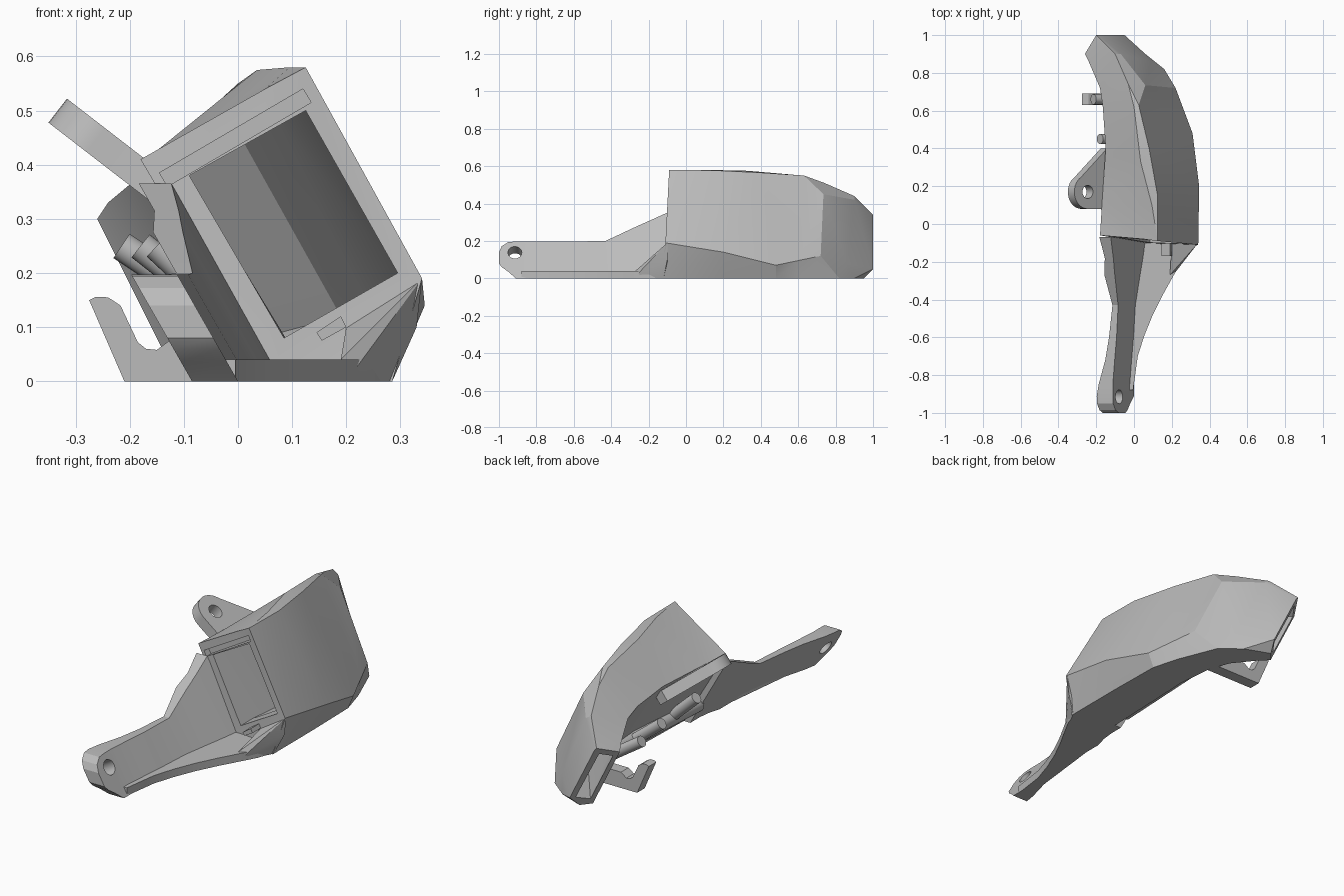
import bpy, bmesh, math
from mathutils import Vector, Matrix

if "Cube" in bpy.data.objects:
    bpy.data.objects.remove(bpy.data.objects["Cube"], do_unlink=True)

grey = bpy.data.materials.new("plain_grey")
grey.use_nodes = True
colour = (0.5, 0.5, 0.5, 1)
grey.diffuse_color = colour
grey.node_tree.nodes["Principled BSDF"].inputs["Base Color"].default_value = colour

SLOPE = 0.57   # sideways lean of every tilted wall


def finish(name, bm):
    """Turn a bmesh into a named object with clean normals."""
    bmesh.ops.recalc_face_normals(bm, faces=bm.faces)
    mesh = bpy.data.meshes.new(name)
    bm.to_mesh(mesh)
    bm.free()
    mesh.materials.append(grey)
    obj = bpy.data.objects.new(name, mesh)
    bpy.context.collection.objects.link(obj)
    return obj


def loft(name, sections):
    """Skin a closed solid through rings of points."""
    bm = bmesh.new()
    rings = [[bm.verts.new(p) for p in s] for s in sections]
    n = len(rings[0])
    for a, b in zip(rings, rings[1:]):
        for i in range(n):
            j = (i + 1) % n
            bm.faces.new((a[i], a[j], b[j], b[i]))
    bm.faces.new(rings[0])
    bm.faces.new(rings[-1])
    bmesh.ops.recalc_face_normals(bm, faces=bm.faces)
    bmesh.ops.triangulate(bm, faces=bm.faces)
    return finish(name, bm)


def prism(name, outline, offset):
    """Extrude a flat outline along an offset vector."""
    bm = bmesh.new()
    face = bm.faces.new([bm.verts.new(p) for p in outline])
    out = bmesh.ops.extrude_face_region(bm, geom=[face])
    moved = [g for g in out["geom"] if isinstance(g, bmesh.types.BMVert)]
    bmesh.ops.translate(bm, vec=offset, verts=moved)
    return finish(name, bm)


def hull(name, points):
    bm = bmesh.new()
    for p in points:
        bm.verts.new(p)
    bmesh.ops.convex_hull(bm, input=bm.verts)
    return finish(name, bm)


def rod(name, start, end, radius):
    start, end = Vector(start), Vector(end)
    axis = end - start
    place = Matrix.Translation((start + end) / 2) @ axis.to_track_quat('Z', 'Y').to_matrix().to_4x4()
    bm = bmesh.new()
    bmesh.ops.create_cone(bm, cap_ends=True, segments=32, radius1=radius,
                          radius2=radius, depth=axis.length, matrix=place)
    return finish(name, bm)


def cut(target, cutter):
    """Subtract the cutter and throw it away."""
    mod = target.modifiers.new("cut", 'BOOLEAN')
    mod.operation = 'DIFFERENCE'
    mod.solver = 'EXACT'
    mod.object = cutter
    bpy.context.view_layer.objects.active = target
    bpy.ops.object.modifier_apply(modifier=mod.name)
    bpy.data.objects.remove(cutter, do_unlink=True)


def at_y(y, pairs):
    return [(x, y, z) for x, z in pairs]


# Duct shell: ring runs inner top, crown, crown edge, outer edge, floor right, floor left
duct = loft("duct_shell", [
    [(-.18, -.06, .41), (.05, -.08, .54), (.125, -.09, .58), (.34, -.11, .19), (.285, -.13, 0), (.06, -.1, 0)],
    [(-.17, .1, .41), (.095, .1, .58), (.125, .15, .577), (.345, .2, .14), (.285, .2, 0), (.07, .2, 0)],
    [(-.15, .4, .41), (.035, .33, .575), (.08, .4, .565), (.31, .48, .07), (.28, .48, 0), (.08, .45, 0)],
    [(-.165, .62, .4), (0, .62, .55), (.025, .63, .55), (.265, .6, .095), (.24, .62, 0), (.06, .65, 0)],
    [(-.18, .72, .38), (-.03, .74, .51), (.06, .735, .45), (.22, .72, .12), (.16, .82, 0), (.02, .75, 0)],
    [(-.24, .86, .33), (-.1, .9, .44), (-.07, .9, .42), (.09, .86, .08), (.06, .9, 0), (-.06, .85, 0)],
    [(-.26, .9, .3), (-.2, 1, .34), (-.19, 1, .33), (-.05, 1, .05), (-.07, .95, 0), (-.11, .9, 0)],
])

# Hollow passage from the front mouth to the narrow rear outlet
mouth = [(-.09, .38), (.125, .5), (.295, .2), (.085, .08)]
outlet = [(-.235, .92, .28), (-.2, .98, .3), (-.07, .98, .05), (-.11, .92, .03)]
cut(duct, loft("passage", [
    at_y(-.2, mouth), at_y(0, mouth),
    at_y(.4, [(-.1, .39), (.06, .5), (.26, .1), (.1, .06)]),
    at_y(.68, [(-.13, .36), (0, .46), (.19, .12), (.07, .04)]),
    outlet, [(x - .1, y + .06, z) for x, y, z in outlet]]))

# Groove along the upper lip of the mouth
cut(duct, prism("lip_groove", at_y(-.2, [(-.145, .385), (.12, .54), (.135, .515), (-.13, .36)]),
                (0, .17, 0)))

# Leaning arm: y, left offset, right offset, bottom, top
arm_rows = [
    (-1, -.085, 0, .08, .14), (-.985, -.085, 0, .06, .172), (-.95, -.085, 0, .035, .194),
    (-.91, -.085, 0, 0, .197), (-.85, -.075, 0, 0, .197), (-.72, -.04, .01, 0, .197),
    (-.6, -.02, .02, 0, .197), (-.43, 0, .03, 0, .2), (-.27, 0, .055, 0, .275),
    (-.18, .025, .07, 0, .315), (-.07, .025, .085, 0, .365)]
arm = loft("arm", [
    [(l - SLOPE * t, y, t), (r - SLOPE * t, y, t), (r - SLOPE * b, y, b), (l - SLOPE * b, y, b)]
    for y, l, r, b, t in arm_rows])
cut(arm, rod("arm_hole", (-.283, -.915, .02), (.063, -.915, .22), .037))

# Floor gusset spreading from the arm to the duct
prism("floor_gusset", [(x, y, 0) for x, y in [
    (-.06, -.88), (-.005, -.88), (.02, -.7), (.055, -.59), (.1, -.48), (.15, -.38),
    (.2, -.29), (.25, -.2), (.285, -.1), (.03, -.1)]], (0, 0, .04))
hull("gusset_ramp", [(.2, -.28, 0), (.285, -.12, 0), (.34, -.1, .19), (.25, -.2, .03),
                     (.19, -.27, .04), (.2, -.1, .1), (.33, -.1, .1), (.2, -.1, 0)])

# Small stop below the mouth
hull("mouth_stop", [(x, y, z) for y in (-.17, -.09)
                    for x, z in ((.145, .09), (.155, .075), (.2, .1), (.19, .12))])

# Mounting ear: rounded tip around a hole, widening to the duct
side, normal = Vector((-.79, 0, .61)), Vector((.61, 0, .79))
pivot = Vector((-.262, .17, .445))
ear_plan = [(.09 * math.cos(a), .09 * math.sin(a))
            for a in (math.radians(d) for d in range(-90, 61, 10))]
ear_plan += [(-.13, .23), (-.18, .23), (-.18, -.1), (-.12, -.09)]
ear = prism("mounting_ear", [pivot + side * s + Vector((0, t, 0)) - normal * .028
                             for s, t in ear_plan], normal * .056)
cut(ear, rod("ear_hole", pivot - normal * .2, pivot + normal * .2, .035))

# Rear hook standing beside the outlet
prism("cable_hook", at_y(.63, [
    (-.21, 0), (-.275, .15), (-.262, .156), (-.24, .155), (-.217, .14), (-.185, .072),
    (-.17, .06), (-.15, .058), (-.12, .08), (.03, .08), (.06, 0)]), (0, .06, 0))

# Pins and long rounded ledge on the inner wall
for y, reach in ((.66, -.215), (.45, -.18), (.13, -.15)):
    rod("wall_pin", (reach, y, .25), (.01, y, .1), .027)
rod("wall_ledge", (-.01, -.08, .1), (-.01, .6, .13), .035)

# Smooth only the gentle bends
for obj in bpy.context.scene.objects:
    if obj.type == 'MESH' and grey.name in obj.data.materials:
        bpy.ops.object.select_all(action='DESELECT')
        obj.select_set(True)
        bpy.context.view_layer.objects.active = obj
        bpy.ops.object.shade_smooth_by_angle(angle=math.radians(18))
